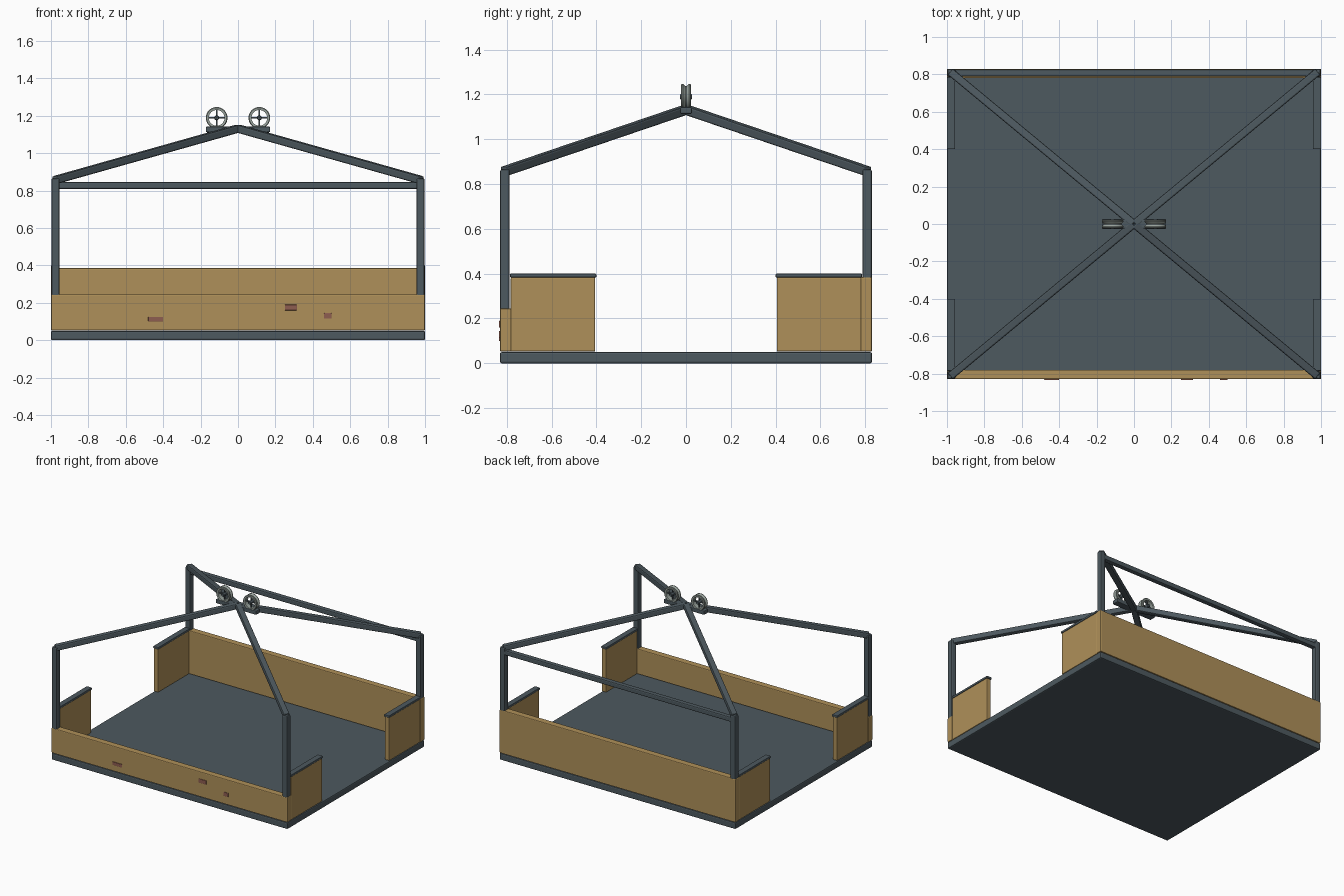
import bpy, bmesh, math
from mathutils import Vector

if "Cube" in bpy.data.objects:
    bpy.data.objects.remove(bpy.data.objects["Cube"])


def material(name, rgb):
    m = bpy.data.materials.new(name)
    m.diffuse_color = (*rgb, 1)
    m.use_nodes = True
    m.node_tree.nodes["Principled BSDF"].inputs["Base Color"].default_value = m.diffuse_color
    return m


STEEL = material("dark_steel", (0.075, 0.1, 0.115))
WOOD = material("wood", (0.43, 0.28, 0.1))
CHIP = material("worn_patch", (0.27, 0.11, 0.08))
ALLOY = material("wheel_metal", (0.33, 0.38, 0.35))


def finish(name, bm, mat, bevel=0.0):
    bmesh.ops.recalc_face_normals(bm, faces=bm.faces)
    me = bpy.data.meshes.new(name)
    bm.to_mesh(me)
    bm.free()
    ob = bpy.data.objects.new(name, me)
    bpy.context.collection.objects.link(ob)
    me.materials.append(mat)
    if bevel:
        b = ob.modifiers.new("Bevel", "BEVEL")
        b.width, b.segments = bevel, 2
    return ob


def box(name, lo, hi, mat, bevel=0.006):
    lo, hi = Vector([min(a, b) for a, b in zip(lo, hi)]), Vector([max(a, b) for a, b in zip(lo, hi)])
    bm = bmesh.new()
    bmesh.ops.create_cube(bm, size=1)
    for v in bm.verts:
        v.co = Vector([c * s for c, s in zip(v.co, hi - lo)])
    ob = finish(name, bm, mat, bevel)
    ob.location = (lo + hi) / 2
    return ob


def beam(name, a, b, w, mat, bevel=0.008):
    a, b = Vector(a), Vector(b)
    d = b - a
    ob = box(name, (-w / 2, -w / 2, -d.length / 2), (w / 2, w / 2, d.length / 2), mat, bevel)
    ob.location = (a + b) / 2
    ob.rotation_euler = d.to_track_quat("Z", "Y").to_euler()
    return ob


def lathe_y(name, profile, mat, steps=32):
    # closed (radius, y) profile spun about the y axis
    bm = bmesh.new()
    rings = [[bm.verts.new((r * math.cos(t), y, r * math.sin(t))) for r, y in profile]
             for t in (2 * math.pi * i / steps for i in range(steps))]
    n = len(profile)
    for i in range(steps):
        p, q = rings[i], rings[(i + 1) % steps]
        for j in range(n):
            k = (j + 1) % n
            bm.faces.new((p[j], p[k], q[k], q[j]))
    ob = finish(name, bm, mat)
    for f in ob.data.polygons:
        f.use_smooth = True
    ob.data.set_sharp_from_angle(angle=math.radians(35))
    return ob


# Floor and long wall panels
box("floor_platform", (-1, -0.83, 0), (1, 0.83, 0.05), STEEL, 0.008)
box("front_panel", (-1, -0.83, 0.052), (1, -0.78, 0.245), WOOD)
box("back_panel", (-1, 0.78, 0.052), (1, 0.83, 0.385), WOOD)

# Worn patches on the front panel
for i, (x0, x1, z0, z1) in enumerate([(-0.48, -0.4, 0.1, 0.125), (0.25, 0.315, 0.16, 0.19), (0.46, 0.5, 0.115, 0.145)]):
    box(f"front_patch_{i}", (x0, -0.834, z0), (x1, -0.825, z1), CHIP, 0.002)

# Short side panels, caps, posts and roof beams
for sx in (-1, 1):
    for sy in (-1, 1):
        tag = ("left" if sx < 0 else "right") + ("_front" if sy < 0 else "_back")
        box(f"side_panel_{tag}", (sx * 0.96, sy * 0.405, 0.052), (sx * 0.997, sy * 0.782, 0.385), WOOD)
        box(f"side_cap_{tag}", (sx * 0.956, sy * 0.4, 0.383), (sx, sy * 0.785, 0.4), STEEL, 0.004)
        z = 0.235 if sy < 0 else 0.375
        beam(f"corner_post_{tag}", (sx * 0.976, sy * 0.808, z), (sx * 0.976, sy * 0.808, 0.865), 0.043, STEEL)
        beam(f"roof_beam_{tag}", (sx * 0.98, sy * 0.812, 0.856), (0, 0, 1.132), 0.042, STEEL)
beam("back_rail", (-0.97, 0.808, 0.828), (0.97, 0.808, 0.828), 0.038, STEEL)

# Apex hanger carrying two grooved, four-spoked pulley wheels
box("hanger_bar", (-0.172, -0.026, 1.112), (0.172, 0.026, 1.143), STEEL)
RIM = [(0.042, -0.02), (0.054, -0.022), (0.058, -0.018), (0.058, -0.013), (0.048, -0.003),
       (0.048, 0.003), (0.058, 0.013), (0.058, 0.018), (0.054, 0.022), (0.042, 0.02)]
for sx, side in ((-1, "left"), (1, "right")):
    c = Vector((sx * 0.114, 0, 1.189))
    lathe_y(f"wheel_rim_{side}", RIM, ALLOY).location = c
    hub = [(0.001, -0.026), (0.01, -0.026), (0.013, -0.022), (0.013, 0.022), (0.01, 0.026), (0.001, 0.026)]
    lathe_y(f"wheel_hub_{side}", hub, STEEL, 16).location = c
    for d in (Vector((0.044, 0, 0)), Vector((0, 0, 0.044))):
        beam(f"wheel_spoke_{side}", c - d, c + d, 0.009, STEEL, 0.002)
